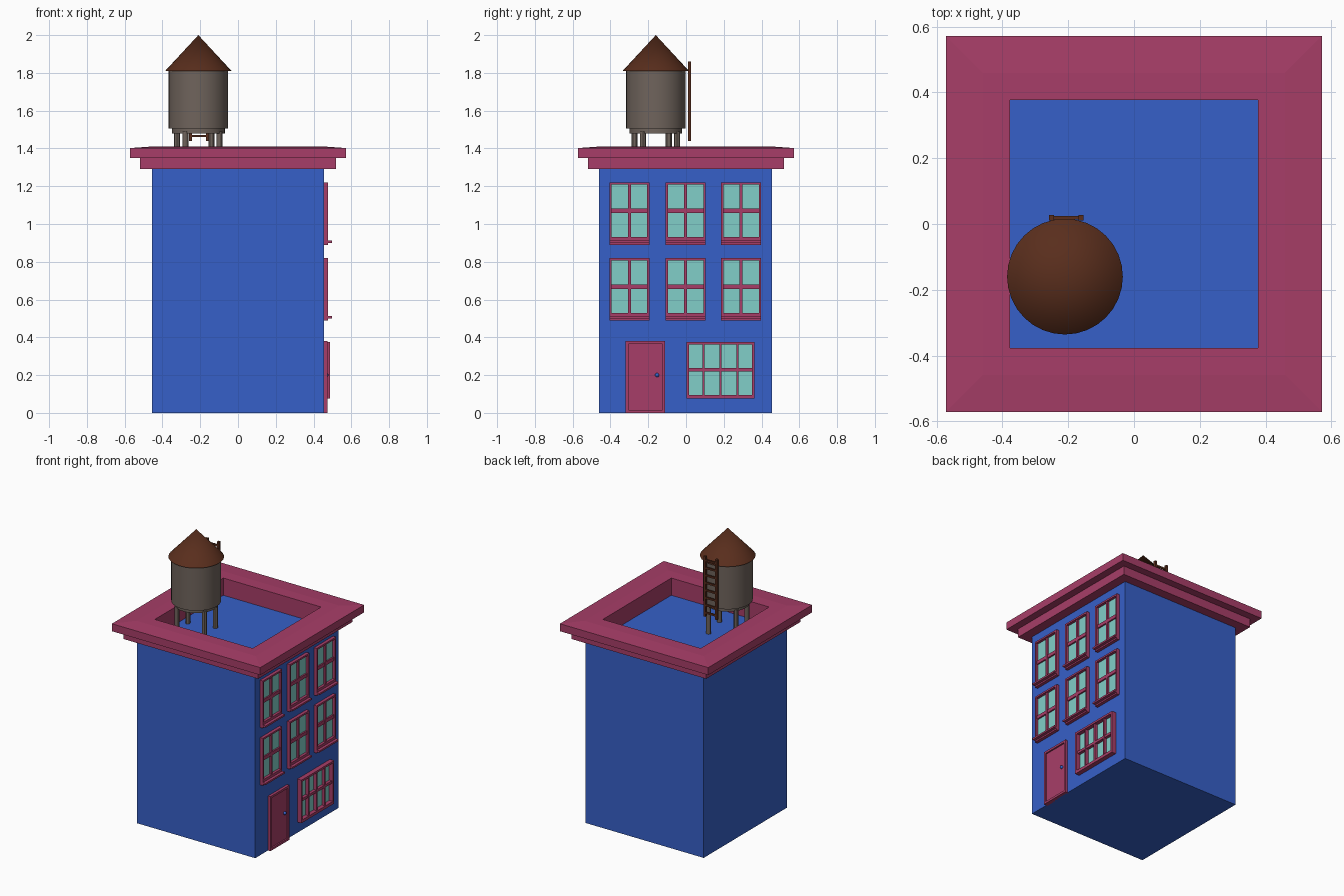
import bpy, bmesh, math
from mathutils import Matrix, Vector

if "Cube" in bpy.data.objects:
    bpy.data.objects.remove(bpy.data.objects["Cube"])


def material(name, rgb):
    m = bpy.data.materials.new(name)
    m.diffuse_color = (*rgb, 1)
    m.use_nodes = True
    m.node_tree.nodes["Principled BSDF"].inputs["Base Color"].default_value = m.diffuse_color
    return m


BLUE = material("blue_paint", (0.037, 0.117, 0.578))
PINK = material("pink_trim", (0.39, 0.048, 0.138))
GLASS = material("glass", (0.22, 0.62, 0.58))
WOOD = material("dark_wood", (0.10, 0.027, 0.012))
GREY = material("weathered_wood", (0.16, 0.127, 0.107))


def finish(name, bm, mat, smooth=False):
    bmesh.ops.recalc_face_normals(bm, faces=bm.faces)
    me = bpy.data.meshes.new(name)
    bm.to_mesh(me)
    bm.free()
    me.materials.append(mat)
    ob = bpy.data.objects.new(name, me)
    bpy.context.collection.objects.link(ob)
    if smooth:
        bpy.ops.object.select_all(action='DESELECT')
        ob.select_set(True)
        bpy.context.view_layer.objects.active = ob
        bpy.ops.object.shade_smooth_by_angle(angle=math.radians(30))
    return ob


def boxes(name, mat, *bounds):
    """One object from boxes given as (x0, x1, y0, y1, z0, z1)."""
    bm = bmesh.new()
    for x0, x1, y0, y1, z0, z1 in bounds:
        m = Matrix.LocRotScale(Vector(((x0 + x1) / 2, (y0 + y1) / 2, (z0 + z1) / 2)),
                               None, Vector((x1 - x0, y1 - y0, z1 - z0)))
        bmesh.ops.create_cube(bm, size=1, matrix=m)
    return finish(name, bm, mat)


def cone(name, mat, r1, r2, z0, z1, x, y, sides=32):
    bm = bmesh.new()
    bmesh.ops.create_cone(bm, cap_ends=True, segments=sides, radius1=r1, radius2=r2,
                          depth=z1 - z0, matrix=Matrix.Translation((x, y, (z0 + z1) / 2)))
    return finish(name, bm, mat, True)


# Building body, its top is the sunken roof floor
W = 0.455
boxes("building_body", BLUE, (-W, W, -0.46, W, 0, 1.29))

# Stepped cornice: closed profile swept around a square
bm = bmesh.new()
profile = [(0.377, 1.29), (0.52, 1.29), (0.52, 1.35), (0.572, 1.35),
           (0.572, 1.402), (0.46, 1.41), (0.377, 1.41)]
rings = [[bm.verts.new((sx * r, sy * r, z)) for sx, sy in ((-1, -1), (1, -1), (1, 1), (-1, 1))]
         for r, z in profile]
for i, a in enumerate(rings):
    b = rings[(i + 1) % len(rings)]
    for k in range(4):
        n = (k + 1) % 4
        bm.faces.new((a[k], a[n], b[n], b[k]))
finish("cornice", bm, PINK)


def window(name, y0, y1, z0, z1, cols, edge, bottom, bar, front):
    """Frame, muntins, glass and sill on the +x wall, with two rows of panes."""
    boxes(name + "_glass", GLASS, (W - 0.01, W + 0.004, y0 + 0.005, y1 - 0.005, z0 + 0.01, z1 - 0.005))
    back = W - 0.01
    boxes(name + "_frame", PINK,
          (back, front, y0, y0 + edge, z0, z1), (back, front, y1 - edge, y1, z0, z1),
          (back, front, y0 + edge, y1 - edge, z1 - edge, z1),
          (back, front, y0 + edge, y1 - edge, z0, z0 + bottom))
    mid = (z0 + bottom + z1 - edge) / 2
    bars = [(back, front - 0.008, y0 + edge, y1 - edge, mid - bar / 2, mid + bar / 2)]
    for i in range(1, cols):
        y = y0 + (y1 - y0) * i / cols
        bars.append((back, front - 0.006, y - bar / 3, y + bar / 3, z0 + bottom, z1 - edge))
    boxes(name + "_bars", PINK, *bars)


# Upper floor windows with sills
for f, z in enumerate((0.49, 0.89)):
    for c, y in enumerate((-0.30, -0.002, 0.292)):
        name = f"window_{f}_{c}"
        window(name, y - 0.106, y + 0.106, z, z + 0.33, 2, 0.012, 0.04, 0.024, 0.477)
        boxes(name + "_sill", PINK, (W, 0.497, y - 0.106, y + 0.106, z + 0.01, z + 0.022))

# Ground floor shop window
window("shop_window", 0.003, 0.363, 0.075, 0.375, 4, 0.014, 0.02, 0.018, 0.487)

# Door with raised surround and knob
boxes("door_panel", PINK, (W - 0.01, 0.464, -0.31, -0.12, 0.01, 0.37))
boxes("door_frame", PINK, (W - 0.01, 0.474, -0.32, -0.305, 0, 0.38),
      (W - 0.01, 0.474, -0.125, -0.11, 0, 0.38),
      (W - 0.01, 0.474, -0.305, -0.125, 0.365, 0.38),
      (W - 0.01, 0.474, -0.305, -0.125, 0, 0.015))
bm = bmesh.new()
bmesh.ops.create_uvsphere(bm, u_segments=12, v_segments=8, radius=0.011,
                          matrix=Matrix.Translation((0.468, -0.153, 0.2)))
finish("door_knob", bm, BLUE, True)

# Water tank
TX, TY = -0.21, -0.16
cone("tank_base", GREY, 0.14, 0.14, 1.48, 1.505, TX, TY)
cone("tank_barrel", GREY, 0.158, 0.158, 1.505, 1.812, TX, TY)
cone("tank_roof", WOOD, 0.176, 0, 1.81, 2.0, TX, TY)
for i in range(4):
    a = math.atan2(-0.07, 0.115) + i * math.pi / 2
    cone(f"tank_leg_{i}", GREY, 0.016, 0.016, 1.29, 1.49,
         TX + 0.132 * math.cos(a), TY + 0.132 * math.sin(a), 12)

# Ladder on the back of the tank
rungs = [(-0.25, -0.162, 0.013, 0.024, z, z + 0.012)
         for z in (1.46 + 0.052 * i for i in range(8))]
boxes("ladder", WOOD, (-0.259, -0.243, 0.011, 0.027, 1.44, 1.86),
      (-0.169, -0.153, 0.011, 0.027, 1.44, 1.86), *rungs)
